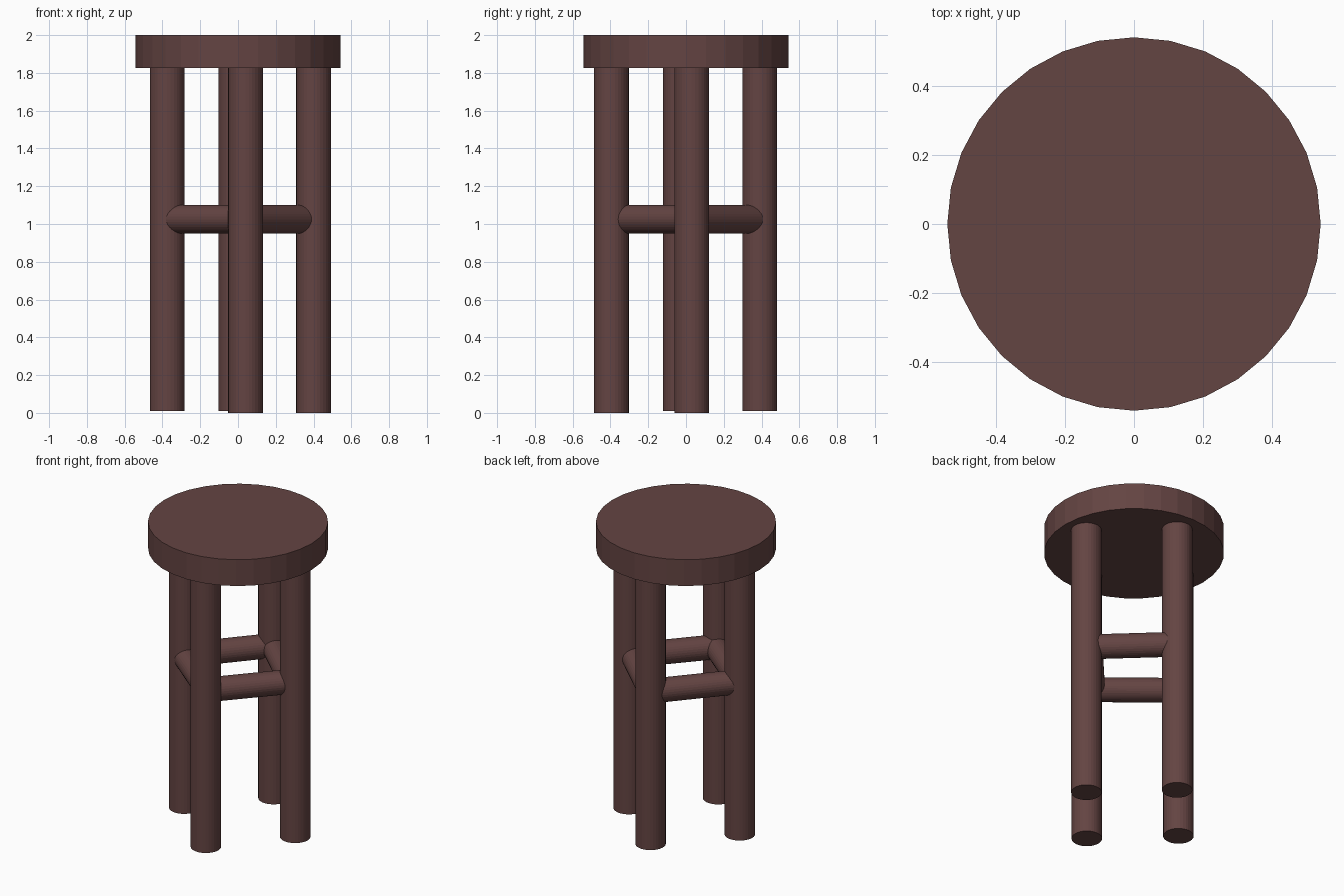
import bpy
from mathutils import Vector

cube = bpy.data.objects.get("Cube")
if cube:
    bpy.data.objects.remove(cube, do_unlink=True)

wood = bpy.data.materials.new("dark_brown_wood")
wood.use_nodes = True
COLOUR = (0.127, 0.058, 0.055, 1)
wood.diffuse_color = COLOUR
wood.node_tree.nodes["Principled BSDF"].inputs["Base Color"].default_value = COLOUR

SIDES = 32


def rod(name, start, end, radius):
    """Faceted cylinder running between two points."""
    start, end = Vector(start), Vector(end)
    axis = end - start
    bpy.ops.mesh.primitive_cylinder_add(
        vertices=SIDES, radius=radius, depth=axis.length, location=(start + end) / 2,
        rotation=axis.to_track_quat("Z", "Y").to_euler())
    part = bpy.context.object
    part.name = name
    part.data.materials.append(wood)
    return part


# Round seat
SEAT_BOTTOM = 1.825
rod("seat", (0, 0, SEAT_BOTTOM), (0, 0, 2), 0.543)

# Four legs in a slightly uneven diamond: x, y, foot height
legs = {
    "front": (0.04, -0.395, 0),
    "left": (0.4, 0.03, 0),
    "back": (-0.012, 0.39, 0.01),
    "right": (-0.375, -0.03, 0.01),
}
for side, (x, y, foot) in legs.items():
    rod(side + "_leg", (x, y, foot), (x, y, SEAT_BOTTOM + 0.01), 0.092)

# Stretchers joining neighbouring legs
RAIL_Z = 1.025
joints = {
    "front": (0.026, -0.357, RAIL_Z),
    "left": (0.37, 0.03, RAIL_Z),
    "back": (-0.012, 0.39, RAIL_Z),
    "right": (-0.375, -0.03, RAIL_Z),
}
names = list(joints)
for a, b in zip(names, names[1:] + names[:1]):
    rod(f"{a}_{b}_stretcher", joints[a], joints[b], 0.075)
